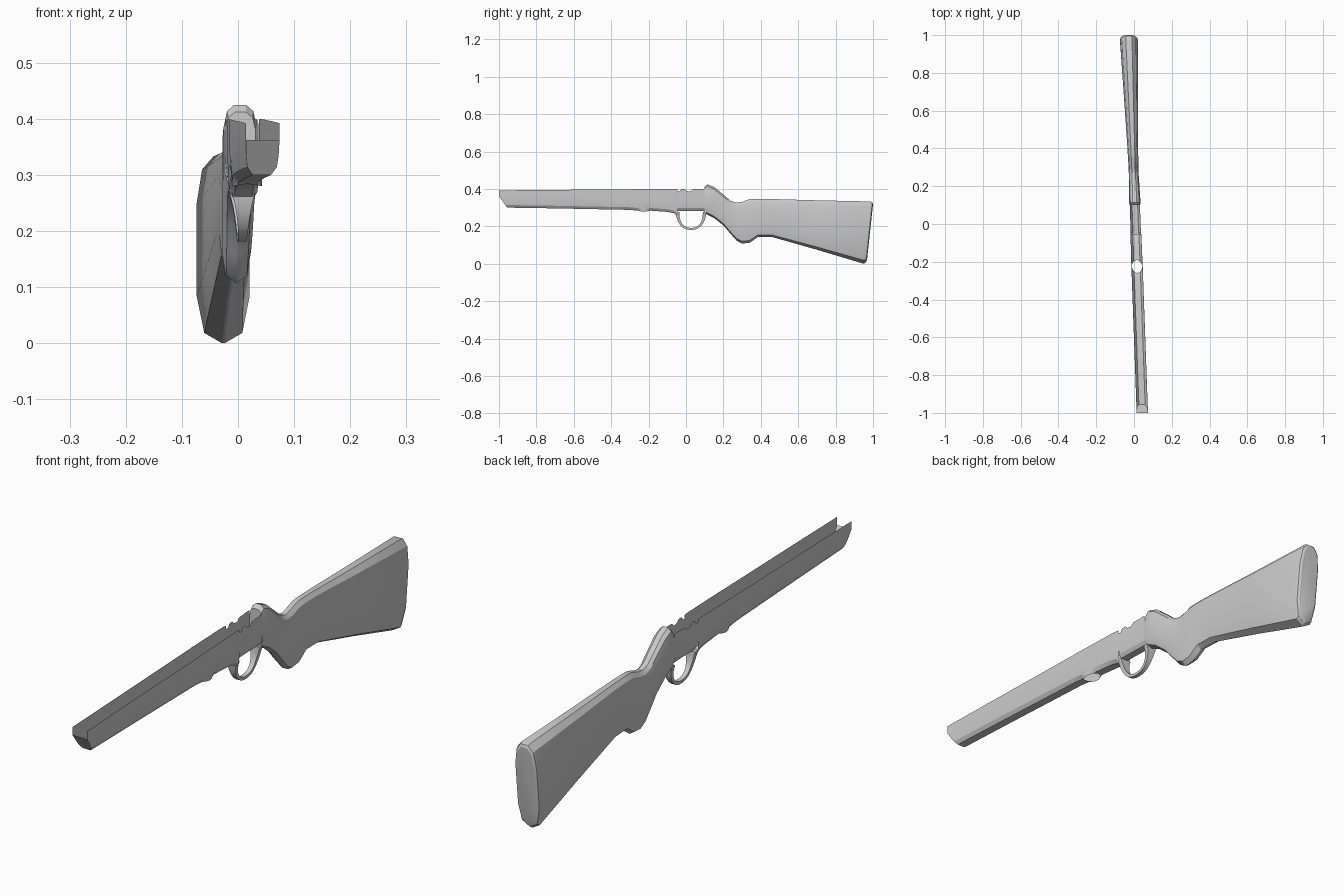
import bpy, bmesh
from math import sin, cos, pi, sqrt

if "Cube" in bpy.data.objects:
    bpy.data.objects.remove(bpy.data.objects["Cube"])


def skew(p):
    # the whole piece is turned slightly about z
    x, y, z = p
    return (x + 0.008 - 0.036 * y, y, z)


def loft(name, rings, closed=True, caps=(), gap=None):
    """Bridge rings of points; caps are (ring index, start, end) slices."""
    bm = bmesh.new()
    vs = [[bm.verts.new(skew(p)) for p in r] for r in rings]
    n = len(rings[0])
    for a, b in zip(vs, vs[1:]):
        for i in range(n if closed else n - 1):
            if i == gap:
                continue
            j = (i + 1) % n
            bm.faces.new((a[i], a[j], b[j], b[i]))
    for ring, start, end in caps:
        bm.faces.new(vs[ring][start:end])
    bmesh.ops.remove_doubles(bm, verts=bm.verts, dist=0.00005)
    bmesh.ops.recalc_face_normals(bm, faces=bm.faces)
    me = bpy.data.meshes.new(name)
    bm.to_mesh(me)
    bm.free()
    ob = bpy.data.objects.new(name, me)
    bpy.context.collection.objects.link(ob)
    return ob


def mirror(half):
    return half + [(-x, y, z) for x, y, z in reversed(half)]


# Butt stock and grip: faceted oval sections
OVAL = [(0.05, 0), (0.72, 0.055), (1, 0.25), (1, 0.74), (0.78, 0.93), (0.35, 1)]


def oval(y_top, y_bot, zt, zb, hw):
    return mirror([(hw * u, y_bot + (y_top - y_bot) * v, zb + (zt - zb) * v)
                   for u, v in OVAL])


stations = [(0.10, 0.412, 0.270, 0.028), (0.115, 0.425, 0.262, 0.030),
            (0.15, 0.411, 0.245, 0.030), (0.20, 0.370, 0.205, 0.028),
            (0.24, 0.336, 0.158, 0.027), (0.27, 0.326, 0.124, 0.026),
            (0.30, 0.331, 0.108, 0.026), (0.34, 0.345, 0.112, 0.027),
            (0.385, 0.347, 0.143, 0.028), (0.46, 0.346, 0.143, 0.030),
            (0.70, 0.339, 0.075, 0.038)]
rings = [oval(y, y, zt, zb, hw) for y, zt, zb, hw in stations]
rings += [oval(0.985, 0.950, 0.333, 0.0, 0.047),
          oval(0.996, 0.962, 0.328, 0.008, 0.044),
          oval(1.0, 0.968, 0.318, 0.022, 0.036)]
loft("butt_stock", rings, caps=[(0, 0, 12), (-1, 0, 12)])


# Forend: open-topped thin trough with a sloping nose and a round floor hole
def trough(y, zt, zb, hw, g=0.0, nose=False):
    half = [(hw, zt), (hw, zb + 0.062), (0.97 * hw, zb + 0.035),
            (0.88 * hw, zb + 0.014), (max(0.55 * hw, g), zb), (g, zb)]
    pts = [(x, y + (max(0, 0.362 - z) * 0.7 if nose else 0), z) for x, z in half]
    return mirror(pts)


HOLE_Y, HOLE_R = -0.225, 0.027
rings = [trough(-1.0, 0.392, 0.30, 0.030, nose=True),
         trough(-0.70, 0.395, 0.296, 0.030),
         trough(-0.30, 0.398, 0.288, 0.030)]
for i in range(9):
    a = pi * i / 8
    g = HOLE_R * sin(a)
    rings.append(trough(HOLE_Y - 0.034 * cos(a), 0.399, 0.284 - 0.004 * sin(a), 0.030,
                        g if 0 < i < 8 else 0))
rings += [trough(-0.10, 0.400, 0.277, 0.029), trough(-0.065, 0.400, 0.270, 0.029),
          trough(-0.045, 0.398, 0.255, 0.028)]
loft("forend", rings, closed=False, caps=[(0, 1, 11)], gap=5)


# Receiver section with scalloped upper edge
scallops = [(-0.047, 0.386), (-0.035, 0.386), (-0.025, 0.399), (-0.008, 0.400),
            (0.003, 0.389), (0.022, 0.386), (0.035, 0.398), (0.10, 0.401)]
loft("receiver_section", [trough(y, zt, 0.283, 0.027) for y, zt in scallops],
     closed=False)


# Trigger guard: flat strap, wide at its roots and narrow at the bottom
rings = []
for i in range(17):
    a = pi + pi * i / 16
    k = 1 + sin(a)
    hw = 0.008 + 0.015 * k * k

    def arc(ry, rz):
        c, s = cos(a), sin(a)
        m = (abs(c) ** 2.4 + abs(s) ** 2.4) ** (-1 / 2.4)
        return 0.027 + ry * c * m, 0.277 + rz * s * m

    (yo, zo), (yi, zi) = arc(0.074 + 0.008 * k, 0.096), arc(0.063, 0.085)
    rings.append([(hw, yo, zo), (-hw, yo, zo), (-hw, yi, zi), (hw, yi, zi)])
loft("trigger_guard", rings, caps=[(0, 0, 4), (-1, 0, 4)])

# Soft shading with crisp edges
for ob in bpy.context.collection.objects:
    ob.select_set(True)
    bpy.context.view_layer.objects.active = ob
bpy.ops.object.shade_smooth_by_angle(angle=0.45)
